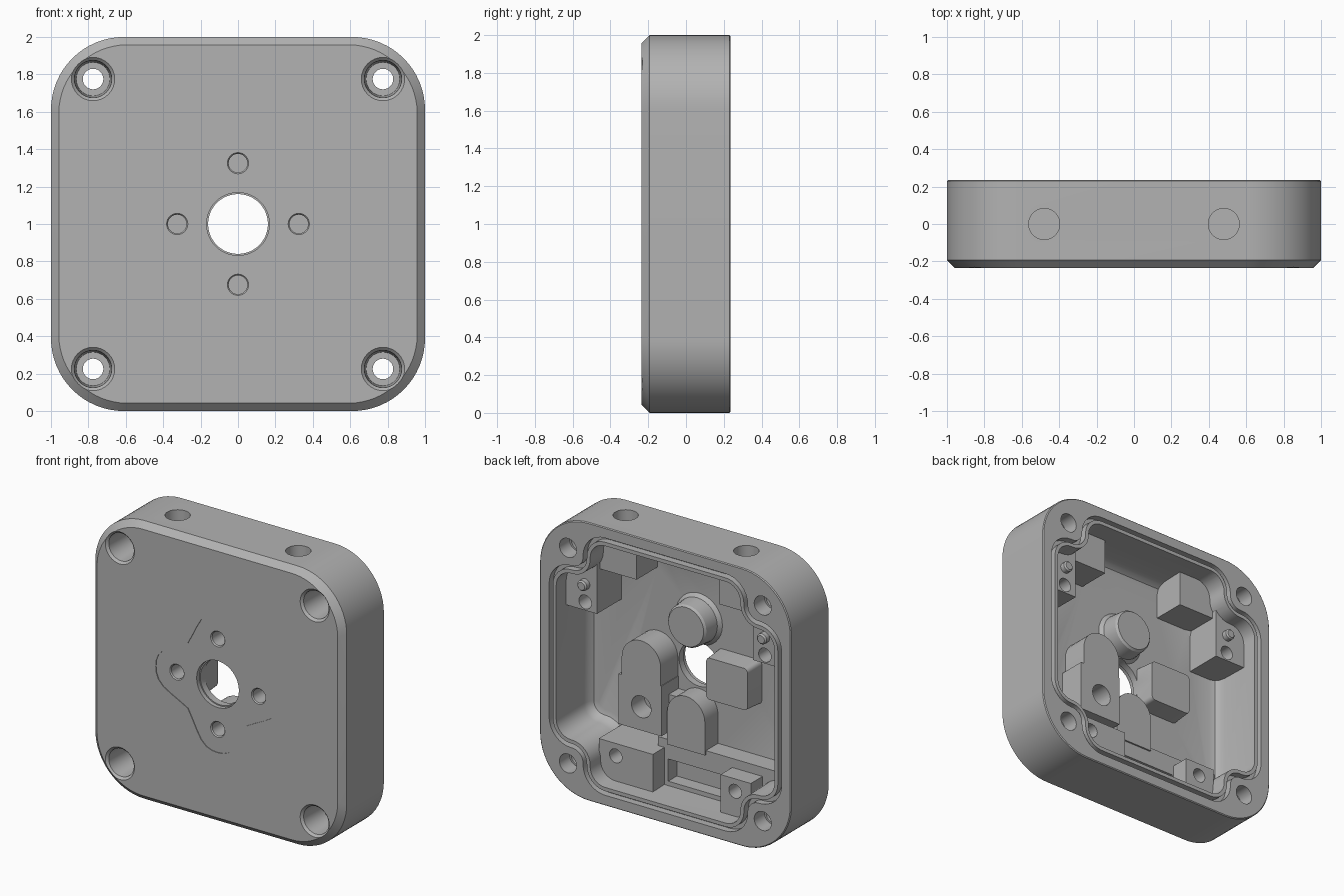
import bpy, bmesh, math
from mathutils import Vector

if "Cube" in bpy.data.objects:
    bpy.data.objects.remove(bpy.data.objects["Cube"])

# ---- outlines in the (x, z) plane, centred on the housing axis ----
def rounded(corners, segs=8):
    """Axis-aligned polygon of (x, z, radius) with rounded corners."""
    pts, n = [], len(corners)
    for i, (x, z, r) in enumerate(corners):
        p = Vector((x, z))
        if r <= 0:
            pts.append(p)
            continue
        a = (Vector(corners[i - 1][:2]) - p).normalized()
        b = (Vector(corners[(i + 1) % n][:2]) - p).normalized()
        c = p + r * (a + b)
        for k in range(segs + 1):
            t = math.pi / 2 * k / segs
            pts.append(c - r * (b * math.cos(t) + a * math.sin(t)))
    return pts

def rect(x0, x1, z0, z1, r=0.0, segs=4):
    return rounded([(x0, z0, r), (x1, z0, r), (x1, z1, r), (x0, z1, r)], segs)

def circle(x, z, r, n=32):
    return [Vector((x + r * math.cos(2 * math.pi * k / n), z + r * math.sin(2 * math.pi * k / n)))
            for k in range(n)]

def arch(x, z, r, bottom):
    top = [Vector((x + r * math.cos(math.pi * k / 16), z + r * math.sin(math.pi * k / 16)))
           for k in range(17)]
    return top + [Vector((x - r, bottom)), Vector((x + r, bottom))]

def opening(o):
    """Cavity outline, stepping in around each corner screw, grown by o."""
    A, B, rv, rc = 0.87 + o, 0.60 + o, 0.12 + o, 0.14 - o
    quarter = [(A, B, rv), (B, B, rc), (B, A, rv)]
    pts = []
    for i in range(4):
        for x, z, r in quarter:
            for _ in range(i):
                x, z = -z, x
            pts.append((x, z, r))
    return rounded(pts)

# ---- solids ----
def loft(name, rings):
    """Closed solid through a list of (outline, y)."""
    bm = bmesh.new()
    loops = [[bm.verts.new((p.x, y, p.y)) for p in pts] for pts, y in rings]
    n = len(loops[0])
    for a, b in zip(loops, loops[1:]):
        for i in range(n):
            bm.faces.new((a[i], a[(i + 1) % n], b[(i + 1) % n], b[i]))
    bm.faces.new(loops[0])
    bm.faces.new(loops[-1])
    bmesh.ops.recalc_face_normals(bm, faces=bm.faces)
    me = bpy.data.meshes.new(name)
    bm.to_mesh(me)
    bm.free()
    ob = bpy.data.objects.new(name, me)
    bpy.context.collection.objects.link(ob)
    return ob

def prism(name, pts, y0, y1):
    return loft(name, [(pts, y0), (pts, y1)])

def combine(ob, op):
    """Apply a boolean of ob on the housing, then discard ob."""
    bpy.context.view_layer.objects.active = housing
    m = housing.modifiers.new(ob.name, 'BOOLEAN')
    m.operation, m.solver, m.object = op, 'EXACT', ob
    bpy.ops.object.modifier_apply(modifier=m.name)
    bpy.data.objects.remove(ob)

def cut(ob): combine(ob, 'DIFFERENCE')
def add(ob): combine(ob, 'UNION')

FRONT, BACK, FLOOR = -0.235, 0.235, -0.15

# Housing shell with chamfered front edge
def outer(h):
    return rect(-h, h, -h, h, 0.39 - (1 - h) * 0.6, 16)
housing = loft("housing", [(outer(0.958), FRONT), (outer(1.0), FRONT + 0.042),
                           (outer(1.0), BACK - 0.006), (outer(0.994), BACK)])

# Main cavity, filleted towards its floor
cut(loft("cavity", [(opening(0), 0.3), (opening(-0.01), -0.07), (opening(-0.02), -0.11),
                    (opening(-0.04), -0.138), (opening(-0.075), FLOOR)]))

# Sealing groove around the opening
groove = prism("groove", opening(0.055), 0.185, 0.3)
ridge = prism("ridge", opening(0.025), 0.15, 0.35)
keep = groove.modifiers.new("ridge", 'BOOLEAN')
keep.operation, keep.solver, keep.object = 'DIFFERENCE', 'EXACT', ridge
bpy.context.view_layer.objects.active = groove
bpy.ops.object.modifier_apply(modifier="ridge")
bpy.data.objects.remove(ridge)
cut(groove)

B0 = FLOOR - 0.03   # boss roots sink into the floor

# Upper round boss
add(loft("upper_boss", [(circle(0, 0.325, 0.185), B0), (circle(0, 0.325, 0.185), FLOOR),
                        (circle(0, 0.325, 0.162), -0.125), (circle(0, 0.325, 0.152), -0.015),
                        (circle(0, 0.325, 0.14), 0.0)]))
# Square boss on one side
add(loft("square_boss", [(rect(-0.50, -0.15, -0.16, 0.16, 0.03), B0),
                         (rect(-0.49, -0.16, -0.15, 0.15, 0.03), 0.0)]))
# Bottom shelf with slot
add(prism("shelf", rect(-0.72, 0.23, -0.9, -0.53), B0, -0.012))
cut(prism("slot", rect(-0.35, 0.15, -0.83, -0.67), -0.11, 0.1))
# Lower round boss on the shelf
add(prism("lower_boss", arch(0, -0.325, 0.15, -0.56), B0, 0.0))
# Tall arched boss and its wide foot
add(prism("arched_boss", arch(0.325, 0.0, 0.155, -0.3), B0, 0.045))
add(prism("arched_foot", rect(0.165, 0.505, -0.49, -0.13), B0, 0.0449))
# Low bridge between the two bosses
add(prism("bridge", rect(0.08, 0.25, -0.36, -0.22), B0, -0.04))

# Bottom mounting blocks
add(prism("wide_block", rect(0.18, 0.61, -0.9, -0.595), B0, 0.12))
add(prism("narrow_block", rect(-0.6, -0.36, -0.9, -0.595), B0, 0.121))
for s in (1, -1):
    # Blocks behind the top holes
    x0, x1 = sorted((s * 0.33, s * 0.64))
    add(prism("top_block", rect(x0, x1, 0.61, 0.92), B0, 0.09))
    # Side blocks with pin
    x0, x1 = sorted((s * 0.62, s * 0.90))
    add(prism("side_block", rect(x0, x1, 0.30, 0.68), B0, 0.125))
    add(loft("pin", [(circle(s * 0.715, 0.49, 0.038, 20), 0.1),
                     (circle(s * 0.715, 0.49, 0.038, 20), 0.16),
                     (circle(s * 0.715, 0.49, 0.028, 20), 0.17)]))
    cut(prism("side_hole", circle(s * 0.715, 0.36, 0.05, 24), 0.0, 0.3))
    cut(prism("bottom_hole", circle(s * 0.475, -0.685, 0.05, 24), 0.0, 0.3))
    # Holes in the top wall, built along y then turned upright
    hole = prism("top_hole", circle(s * 0.48, 0.0, 0.083), 0.68, 1.1)
    for v in hole.data.vertices:
        v.co = (v.co.x, -v.co.z, v.co.y)
    bm = bmesh.new()
    bm.from_mesh(hole.data)
    bmesh.ops.recalc_face_normals(bm, faces=bm.faces)
    bm.to_mesh(hole.data)
    bm.free()
    cut(hole)
    # Corner screw holes with counterbore on the front
    for t in (1, -1):
        x, z = s * 0.775, t * 0.775
        cut(loft("screw_hole", [(circle(x, z, r), y) for r, y in (
            (0.116, -0.3), (0.116, FRONT), (0.1, FRONT + 0.016), (0.09, -0.01), (0.055, -0.01),
            (0.055, 0.12), (0.068, 0.12), (0.068, 0.3))]))
cut(prism("arched_hole", circle(0.325, -0.32, 0.078), -0.1, 0.2))

# Shallow four-lobed seat on the front
half = [(0.0, 0.49), (0.045, 0.486), (0.09, 0.468), (0.13, 0.43), (0.165, 0.37), (0.2, 0.30)]
lobe = half[::-1] + [(-x, z) for x, z in half[1:]]
seat = []
for i in range(4):
    quarter = [(0.235, 0.235)] + lobe
    for x, z in quarter:
        for _ in range(i):
            x, z = -z, x
        seat.append(Vector((x, z)))
cut(prism("seat", seat, -0.3, FRONT + 0.005))

# Centre bore and four blind holes
cut(loft("bore", [(circle(0, 0, r, 48), y) for r, y in (
    (0.168, -0.3), (0.168, -0.2), (0.16, -0.2), (0.16, 0.3))]))
for x, z in ((0.325, 0), (-0.325, 0), (0, 0.325), (0, -0.325)):
    cut(loft("blind_hole", [(circle(x, z, 0.057, 24), -0.3), (circle(x, z, 0.057, 24), -0.23),
                            (circle(x, z, 0.05, 24), -0.222), (circle(x, z, 0.05, 24), -0.05)]))

# Stand on the ground, colour and shade
for v in housing.data.vertices:
    v.co.z += 1.0
mat = bpy.data.materials.new("cast grey")
mat.diffuse_color = (0.45, 0.45, 0.45, 1)
mat.use_nodes = True
mat.node_tree.nodes["Principled BSDF"].inputs["Base Color"].default_value = mat.diffuse_color
housing.data.materials.clear()
housing.data.materials.append(mat)
for p in housing.data.polygons:
    p.material_index = 0
bpy.ops.object.select_all(action='DESELECT')
housing.select_set(True)
bpy.context.view_layer.objects.active = housing
bpy.ops.object.shade_smooth_by_angle(angle=math.radians(30))
